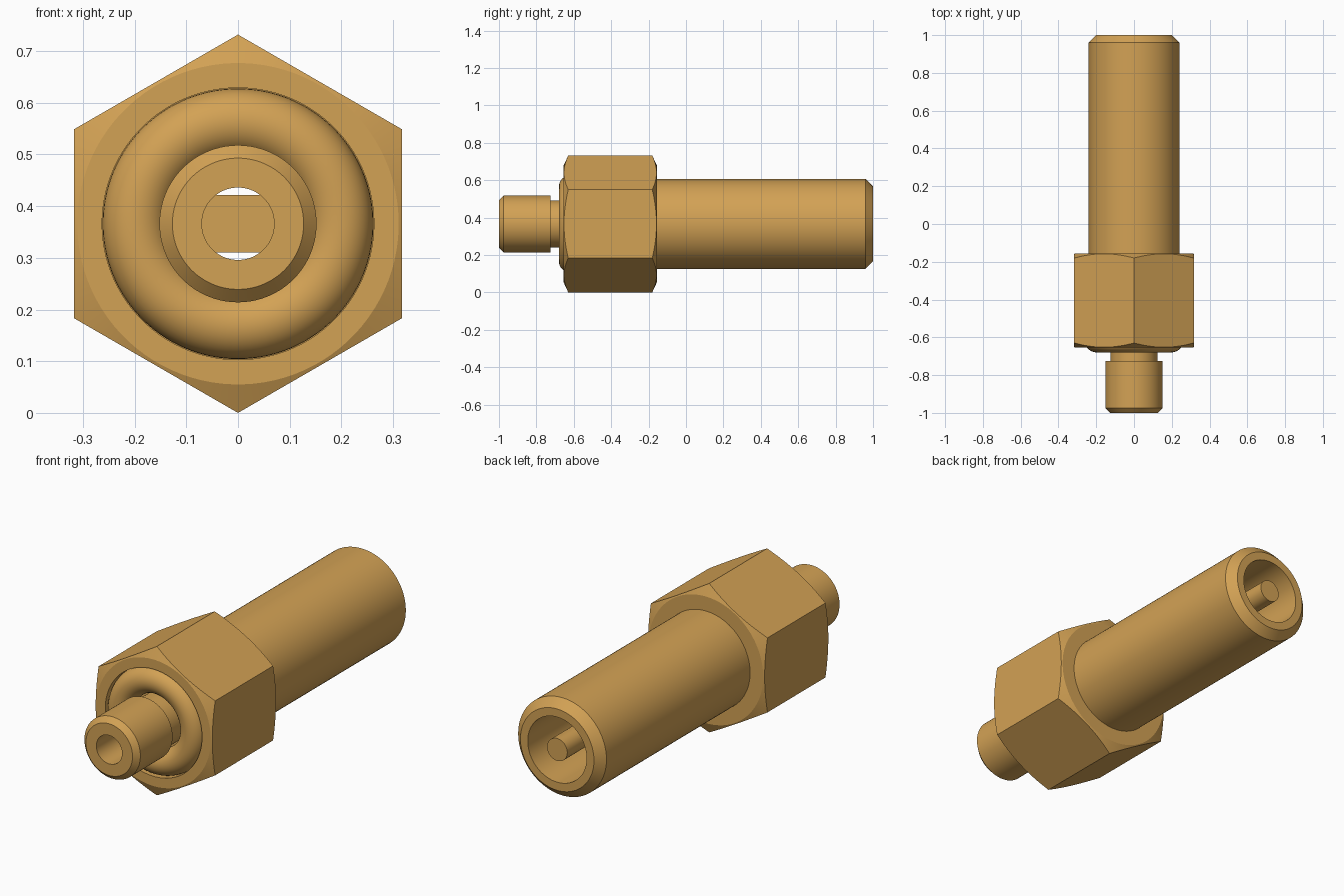
import bpy, bmesh, math
from mathutils import Matrix

if "Cube" in bpy.data.objects:
    bpy.data.objects.remove(bpy.data.objects["Cube"])

AXIS_Z = 0.366
TO_Y = Matrix.Translation((0, 0, AXIS_Z)) @ Matrix.Rotation(-math.pi / 2, 4, 'X')  # local z -> y

brass = bpy.data.materials.new("brass")
brass.diffuse_color = (0.65, 0.36, 0.09, 1)
brass.use_nodes = True
brass.node_tree.nodes["Principled BSDF"].inputs["Base Color"].default_value = brass.diffuse_color


def finish(name, bm):
    bmesh.ops.recalc_face_normals(bm, faces=bm.faces[:])
    me = bpy.data.meshes.new(name)
    bm.to_mesh(me)
    bm.free()
    me.materials.append(brass)
    ob = bpy.data.objects.new(name, me)
    bpy.context.collection.objects.link(ob)
    return ob


def lathe(name, profile, n=96):
    """Revolve a closed (y, radius) profile around the fitting's axis."""
    bm = bmesh.new()
    rings = []
    for k in range(n):
        a = 2 * math.pi * (k + 0.5) / n
        rings.append([bm.verts.new((r * math.cos(a), y, AXIS_Z + r * math.sin(a)))
                      for y, r in profile])
    m = len(profile)
    for k in range(n):
        p, q = rings[k], rings[(k + 1) % n]
        for i in range(m):
            j = (i + 1) % m
            bm.faces.new((p[i], p[j], q[j], q[i]))
    return finish(name, bm)


def smooth(ob):
    bpy.ops.object.select_all(action='DESELECT')
    ob.select_set(True)
    bpy.context.view_layer.objects.active = ob
    bpy.ops.object.shade_smooth_by_angle(angle=math.radians(20))


def cylinder(name, r, y0, y1, n, turn=0):
    bm = bmesh.new()
    bmesh.ops.create_cone(bm, cap_ends=True, segments=n, radius1=r, radius2=r, depth=y1 - y0,
                          matrix=Matrix.Translation((0, (y0 + y1) / 2, 0)) @ TO_Y
                          @ Matrix.Rotation(turn, 4, 'Z'))
    return finish(name, bm)


# Body: nose, neck, seal groove, nut blank, tube and stepped bore in one profile
body = lathe("fitting_body", [
    (-1.0, 0.07), (-1.0, 0.127), (-0.975, 0.152), (-0.725, 0.152), (-0.725, 0.125),
    (-0.55, 0.125), (-0.55, 0.263), (-0.655, 0.263),
    (-0.655, 0.311), (-0.621, 0.385), (-0.189, 0.385), (-0.155, 0.311),
    (-0.155, 0.24), (0.96, 0.24), (1.0, 0.2), (1.0, 0.16), (-0.1, 0.16), (-0.1, 0.07)])

# Hexagonal prism trims the nut blank, leaving curved chamfers at the corners
hexagon = cylinder("hex_cutter", 0.366, -1.1, 1.1, 6)
if max(v.co.z for v in hexagon.data.vertices) < 0.72:  # keep a corner pointing up
    bpy.data.objects.remove(hexagon)
    hexagon = cylinder("hex_cutter", 0.366, -1.1, 1.1, 6, math.pi / 6)
bpy.context.view_layer.objects.active = body
mod = body.modifiers.new("hex", 'BOOLEAN')
mod.operation = 'INTERSECT'
mod.solver = 'EXACT'
mod.object = hexagon
bpy.ops.object.modifier_apply(modifier=mod.name)
bpy.data.objects.remove(hexagon)
smooth(body)

# Seal ring seated in the groove
seal = lathe("seal_ring", [(-0.615 + 0.065 * math.sin(t * math.pi / 16),
                            0.197 + 0.065 * math.cos(t * math.pi / 16)) for t in range(32)])
smooth(seal)

# Central pin held by a flat bar across the bore
pin = cylinder("centre_pin", 0.055, -0.05, 1.0, 48)
smooth(pin)
bm = bmesh.new()
bmesh.ops.create_cube(bm, size=1, matrix=Matrix.Translation((0, -0.05, AXIS_Z))
                      @ Matrix.Diagonal((0.33, 0.1, 0.112, 1)))
finish("cross_bar", bm)
